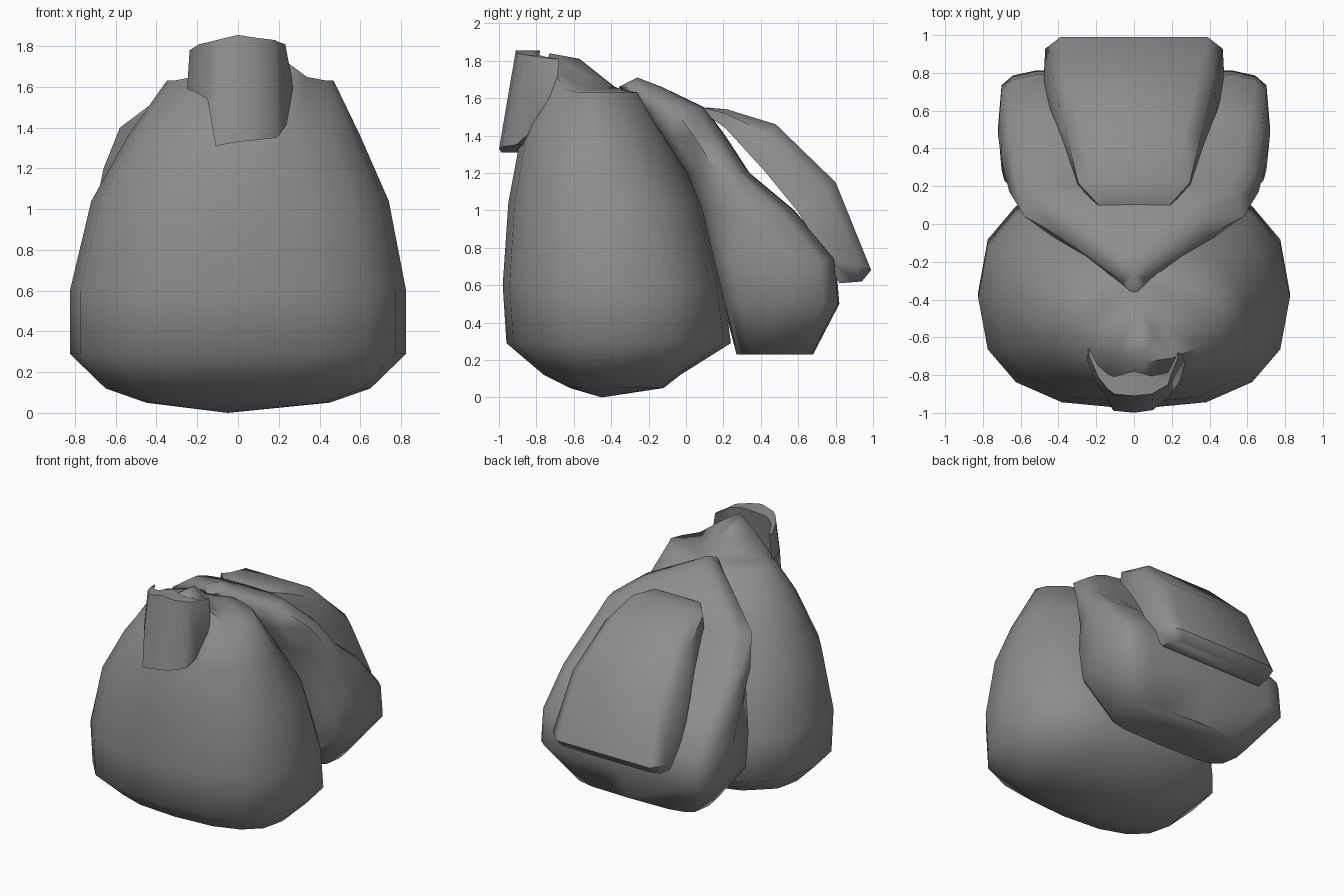
import bpy, math

if "Cube" in bpy.data.objects:
    bpy.data.objects.remove(bpy.data.objects["Cube"])

grey = bpy.data.materials.new("dark_grey")
grey.diffuse_color = (0.27, 0.27, 0.27, 1)
grey.use_nodes = True
grey.node_tree.nodes["Principled BSDF"].inputs["Base Color"].default_value = grey.diffuse_color


def make(name, verts, faces, angle=35):
    me = bpy.data.meshes.new(name)
    me.from_pydata(verts, [], faces)
    me.materials.append(grey)
    ob = bpy.data.objects.new(name, me)
    bpy.context.collection.objects.link(ob)
    bpy.context.view_layer.objects.active = ob
    ob.select_set(True)
    bpy.ops.object.mode_set(mode='EDIT')
    bpy.ops.mesh.select_all(action='SELECT')
    bpy.ops.mesh.normals_make_consistent(inside=False)
    bpy.ops.object.mode_set(mode='OBJECT')
    bpy.ops.object.shade_smooth_by_angle(angle=math.radians(angle))
    ob.select_set(False)
    return ob


def loft(rings, bottom=None, top=None):
    """Skin equal rings; close each end with a tip point or a flat cap."""
    n = len(rings[0])
    verts = [p for r in rings for p in r]
    faces = [(i * n + j, i * n + (j + 1) % n, (i + 1) * n + (j + 1) % n, (i + 1) * n + j)
             for i in range(len(rings) - 1) for j in range(n)]
    for tip, start in ((bottom, 0), (top, (len(rings) - 1) * n)):
        ids = [start + j for j in range(n)]
        if tip:
            verts.append(tip)
            faces += [(ids[j], ids[(j + 1) % n], len(verts) - 1) for j in range(n)]
        else:
            faces.append(ids)
    return verts, faces


def oval(z, hx, front, back, power, shift=0.0, taper=0.0, lift=0.0, n=16):
    """Squared oval at height z; taper narrows the front, lift raises it."""
    ring = []
    for k in range(n):
        a = 2 * math.pi * k / n
        c, s = math.cos(a), math.sin(a)
        e = 2 / power
        x = hx * math.copysign(abs(c) ** e, c)
        v = math.copysign(abs(s) ** e, s)
        x *= 1 - taper * max(0, -v)
        y = (front + back) / 2 + (back - front) / 2 * v
        ring.append((x + shift, y, z + lift * max(0, -s) ** 7))
    return ring


# main sack, gathered to a pinch at the top and leaning slightly to one side
body = [(0.05, .45, -.62, -.12, 2.5, 0), (0.12, .65, -.76, -.03, 2.5, 0),
        (0.29, .825, -.96, .24, 2.5, 0), (0.60, .825, -.98, .20, 2.5, 0),
        (1.04, .73, -.95, .09, 2.4, .01), (1.36, .57, -.89, -.08, 2.1, .03)]
rings = [oval(*r) for r in body]
rings += [oval(1.63, .41, -.73, -.25, 1.8, .06, lift=.21),
          oval(1.64, .20, -.57, -.32, 1.8, .03, lift=.17)]
make("main_sack", *loft(rings, (-.05, -.45, 0), (0, -.38, 1.66)), 75)

# rear pouch hanging from the pinch
pouch = [(0.23, .52, .27, .68, 4, 0), (0.50, .72, .20, .82, 6, 0),
         (0.74, .72, .14, .80, 6, .03), (1.00, .70, .08, .58, 5, .13),
         (1.20, .66, .0, .34, 4, .25), (1.40, .58, -.13, .21, 4, .35),
         (1.55, .38, -.24, .10, 3.5, .5), (1.66, .10, -.36, -.13, 3, .6)]
rings = [oval(*r[:5], 0, r[5]) for r in pouch]
make("rear_pouch", *loft(rings, None, (0, -.26, 1.71)), 60)

# outer pocket: inner y, z / outer y, z / half width inner, outer
pocket = [(.08, 1.53, .11, 1.55, .18, .16), (.21, 1.44, .22, 1.54, .30, .25),
          (.42, 1.21, .48, 1.46, .37, .30), (.60, .99, .80, 1.15, .44, .37),
          (.74, .76, .99, .68, .48, .42), (.82, .61, .94, .62, .43, .38)]
rings = []
for iy, iz, oy, oz, hi, ho in pocket:
    my, mz = iy + (oy - iy) * .75, iz + (oz - iz) * .75
    half = [(hi, iy, iz), ((hi + ho) / 2 + .02, my, mz), (ho - .03, oy, oz)]
    rings.append(half + [(-x, y, z) for x, y, z in reversed(half)])
make("outer_pocket", *loft(rings), 55)

# curved front tab: x, outer y, top z, bottom z
tab = [(-.25, -.70, 1.78, 1.59), (-.20, -.81, 1.81, 1.57), (-.15, -.87, 1.82, 1.54),
       (-.11, -.90, 1.83, 1.31), (0, -.91, 1.855, 1.33), (.10, -.90, 1.84, 1.34),
       (.19, -.85, 1.83, 1.35), (.25, -.79, 1.82, 1.43), (.29, -.71, 1.81, 1.50)]
rings = []
for x, y, zt, zb in tab:
    drop = .17 * (zt - zb) * (1 - max(0, abs(x) - .12) / .25)
    t = .03 + .10 * (1 - abs(x) / .29)
    w = .8 if x > .22 else .95
    rings.append([(x * w, y, zt), (x, y - drop, zb), (x, y - drop + t, zb), (x * w, y + t, zt)])
make("front_tab", *loft(rings), 50)
